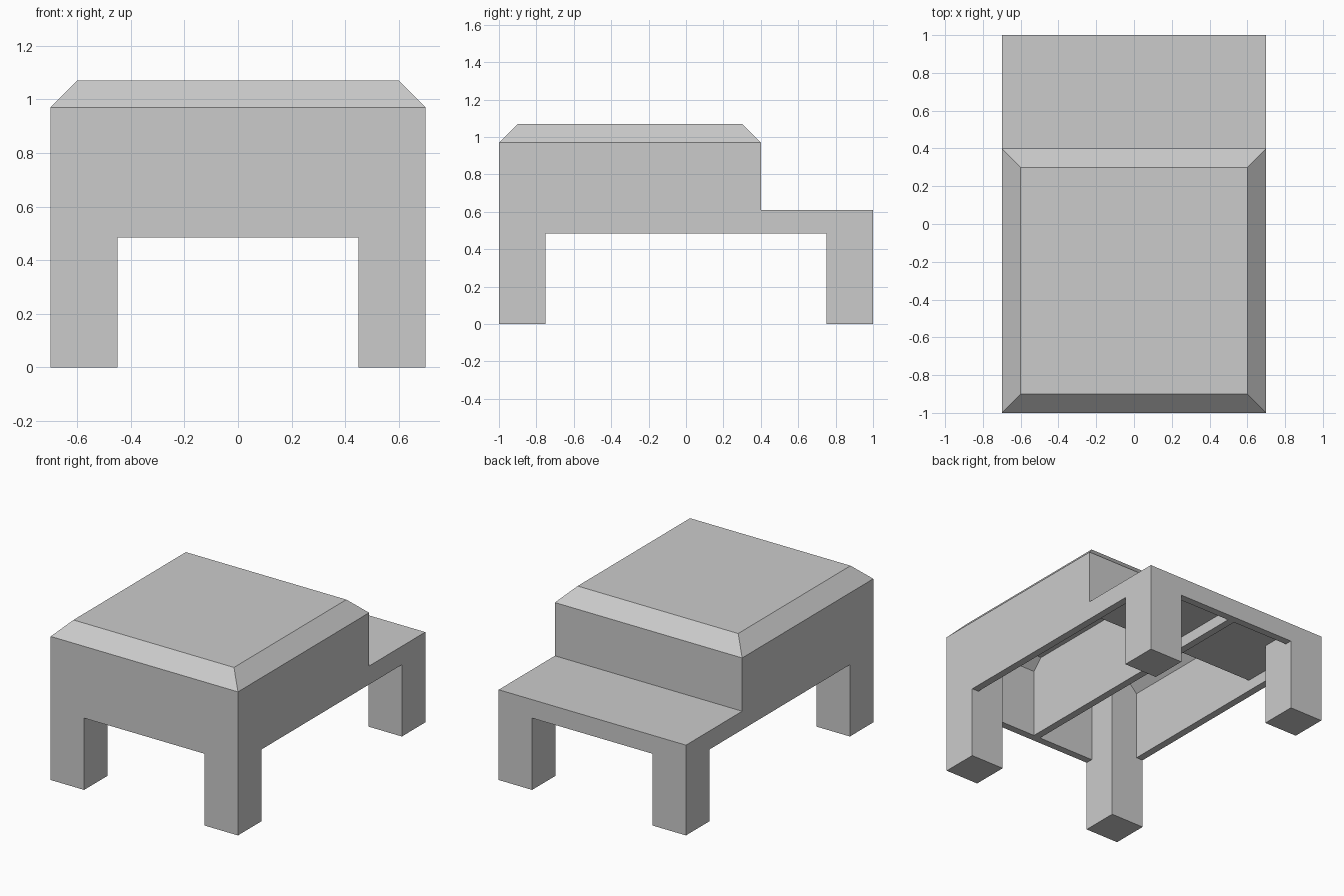
import bpy
import bmesh
import math

cube = bpy.data.objects.get("Cube")
if cube:
    bpy.data.objects.remove(cube, do_unlink=True)

# Main sizes
HALF_X, HALF_Y = 0.70, 1.0
UNDERSIDE, STEP_TOP = 0.485, 0.61
HOOD_BACK, HOOD_EDGE, HOOD_TOP = 0.40, 0.97, 1.07
WALL, LEG = 0.05, 0.25

grey = bpy.data.materials.new("plain_grey")
grey.use_nodes = True
grey.diffuse_color = (0.6, 0.6, 0.6, 1)
grey.node_tree.nodes["Principled BSDF"].inputs["Base Color"].default_value = (0.6, 0.6, 0.6, 1)


def block(name, x, y, z, bevel=0.0):
    """Box over the given ranges; bevel adds a sloped border around the top."""
    rings = [(0, z[0]), (0, z[1])]
    if bevel:
        rings.append((bevel, z[1] + bevel))
    bm = bmesh.new()
    loops = []
    for inset, height in rings:
        x0, x1 = x[0] + inset, x[1] - inset
        y0, y1 = y[0] + inset, y[1] - inset
        corners = ((x0, y0), (x1, y0), (x1, y1), (x0, y1))
        loops.append([bm.verts.new((px, py, height)) for px, py in corners])
    for low, high in zip(loops, loops[1:]):
        for i in range(4):
            j = (i + 1) % 4
            bm.faces.new((low[i], low[j], high[j], high[i]))
    bm.faces.new(loops[0][::-1])
    bm.faces.new(loops[-1])
    mesh = bpy.data.meshes.new(name)
    bm.to_mesh(mesh)
    bm.free()
    mesh.materials.append(grey)
    obj = bpy.data.objects.new(name, mesh)
    bpy.context.collection.objects.link(obj)
    return obj


def combine(target, other, operation):
    """Apply a boolean and discard the helper."""
    mod = target.modifiers.new("combine", "BOOLEAN")
    mod.operation = operation
    mod.solver = "EXACT"
    mod.object = other
    bpy.context.view_layer.objects.active = target
    bpy.ops.object.modifier_apply(modifier=mod.name)
    bpy.data.objects.remove(other, do_unlink=True)


def legs(height):
    """Four corner columns."""
    for sx in (-1, 1):
        for sy in (-1, 1):
            xs = sorted((sx * HALF_X, sx * (HALF_X - LEG)))
            ys = sorted((sy * HALF_Y, sy * (HALF_Y - LEG)))
            yield block("leg", xs, ys, (0, height))


# Outer form: raised hood, low rear step and legs
body = block("stepped_table", (-HALF_X, HALF_X), (-HALF_Y, HOOD_BACK),
             (UNDERSIDE, HOOD_EDGE), HOOD_TOP - HOOD_EDGE)
combine(body, block("step", (-HALF_X, HALF_X), (0, HALF_Y), (UNDERSIDE, STEP_TOP)), "UNION")
for leg in legs(UNDERSIDE + 0.02):
    combine(body, leg, "UNION")

# Hollow underside, leaving the leg columns and a centre rib
inner_x = (-HALF_X + WALL, HALF_X - WALL)
floor = UNDERSIDE - 0.1
cavity = block("cavity", inner_x, (-HALF_Y + WALL, HOOD_BACK - WALL),
               (floor, HOOD_EDGE - 0.02), 0.07)
combine(cavity, block("step_cavity", inner_x, (0, HALF_Y - WALL),
                      (floor, STEP_TOP - WALL)), "UNION")
for leg in legs(2):
    combine(cavity, leg, "DIFFERENCE")
combine(cavity, block("rib", (-WALL / 2, WALL / 2), (-2, 2), (0, 2)), "DIFFERENCE")
combine(body, cavity, "DIFFERENCE")

# Tidy coplanar faces
bm = bmesh.new()
bm.from_mesh(body.data)
bmesh.ops.remove_doubles(bm, verts=bm.verts, dist=0.0001)
bmesh.ops.dissolve_limit(bm, angle_limit=math.radians(1), verts=bm.verts, edges=bm.edges)
bm.to_mesh(body.data)
bm.free()
